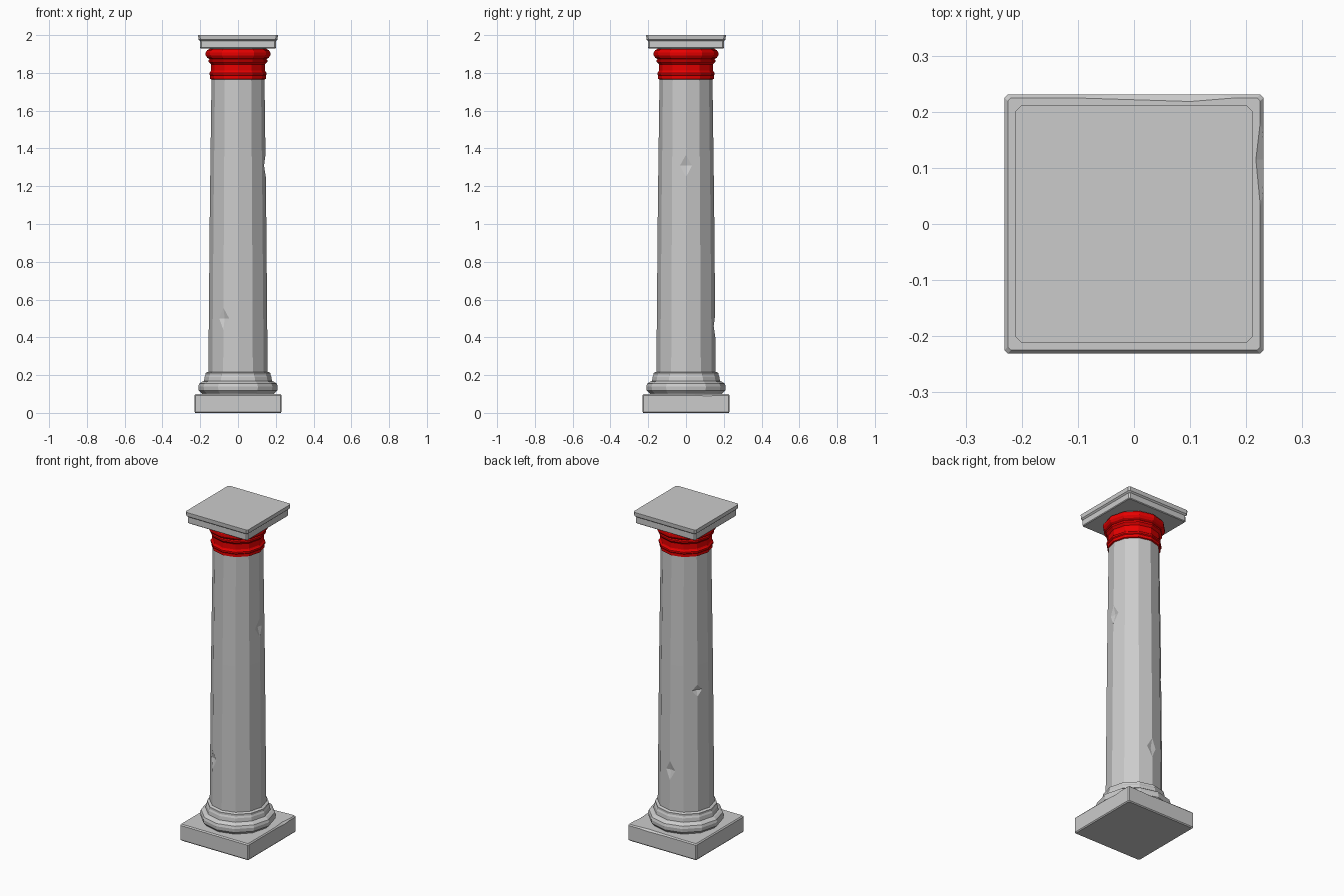
import bpy, bmesh
from math import cos, sin, pi, radians
from mathutils import Vector

if "Cube" in bpy.data.objects:
    bpy.data.objects.remove(bpy.data.objects["Cube"])

SIDES = 12


def finish(bm, name, material=None):
    bmesh.ops.recalc_face_normals(bm, faces=bm.faces)
    me = bpy.data.meshes.new(name)
    bm.to_mesh(me)
    bm.free()
    ob = bpy.data.objects.new(name, me)
    bpy.context.collection.objects.link(ob)
    if material:
        me.materials.append(material)
    return ob


def loft(name, rings, material=None):
    """Closed solid from a list of rings of points."""
    bm = bmesh.new()
    loops = [[bm.verts.new(p) for p in ring] for ring in rings]
    n = len(loops[0])
    for a, b in zip(loops, loops[1:]):
        for i in range(n):
            j = (i + 1) % n
            bm.faces.new((a[i], a[j], b[j], b[i]))
    bm.faces.new(loops[0][::-1])
    bm.faces.new(loops[-1])
    return finish(bm, name, material)


def turned(name, profile, material=None):
    """Twelve-sided lathe from (radius, z) pairs."""
    return loft(name, [[(r * cos(2 * pi * i / SIDES), r * sin(2 * pi * i / SIDES), z)
                        for i in range(SIDES)] for r, z in profile], material)


def slab(name, profile, c):
    """Square stack with cut corners from (half width, z) pairs."""
    rings = []
    for h, z in profile:
        k = h - c
        rings.append([(h, -k, z), (h, k, z), (k, h, z), (-k, h, z),
                      (-h, k, z), (-h, -k, z), (-k, -h, z), (k, -h, z)])
    return loft(name, rings)


def chip(ob, points):
    """Carve the convex hull of the points out of the object."""
    bm = bmesh.new()
    for p in points:
        bm.verts.new(p)
    bmesh.ops.convex_hull(bm, input=bm.verts)
    cutter = finish(bm, "chip_cutter")
    cutter.hide_render = True
    mod = ob.modifiers.new("chip", 'BOOLEAN')
    mod.operation = 'DIFFERENCE'
    mod.solver = 'EXACT'
    mod.object = cutter
    bpy.context.view_layer.objects.active = ob
    bpy.ops.object.modifier_apply(modifier=mod.name)
    bpy.data.objects.remove(cutter)


red = bpy.data.materials.new("red")
red.diffuse_color = (0.8, 0.0, 0.0, 1)
red.use_nodes = True
red.node_tree.nodes["Principled BSDF"].inputs["Base Color"].default_value = red.diffuse_color

# Square plinth with worn top edges
plinth = slab("plinth", [(0.226, 0), (0.231, 0.006), (0.231, 0.093), (0.225, 0.1)], 0.006)
chip(plinth, [(0.226, 0.01, 0.101), (0.226, 0.20, 0.101), (0.216, 0.115, 0.101),
              (0.234, 0.115, 0.086), (0.3, 0.115, 0.15)])
chip(plinth, [(-0.22, 0.227, 0.101), (0.225, 0.227, 0.101), (0.1, 0.217, 0.101),
              (0.1, 0.234, 0.088), (0.1, 0.3, 0.15)])

# Base moulding
turned("base_moulding", [(0.19, 0.1), (0.195, 0.106), (0.208, 0.118), (0.21, 0.14),
                         (0.205, 0.155), (0.19, 0.165), (0.18, 0.168), (0.177, 0.19),
                         (0.172, 0.2), (0.172, 0.212), (0.156, 0.218)])

# Tapered shaft with small dents along its edges
shaft = turned("shaft", [(0.157, 0.2), (0.149, 1.1), (0.14, 1.78)])
for angle, z, half in ((-120, 0.5, 0.06), (0, 1.31, 0.06), (90, 0.46, 0.06), (150, 0.95, 0.035)):
    a = radians(angle)
    out, side = Vector((cos(a), sin(a), 0)), Vector((-sin(a), cos(a), 0))
    r = 0.157 - 0.0105 * (z - 0.2)
    mid = Vector((0, 0, z))
    chip(shaft, [mid + out * (r - 0.013), mid + out * (r + 0.05),
                 mid + out * (r - 0.007) + side * 0.035, mid + out * (r - 0.007) - side * 0.035,
                 mid + out * (r + 0.001) + Vector((0, 0, half)),
                 mid + out * (r + 0.001) - Vector((0, 0, half))])

# Red capital
turned("capital", [(0.14, 1.765), (0.147, 1.768), (0.147, 1.785), (0.152, 1.79),
                   (0.152, 1.8), (0.146, 1.806), (0.143, 1.812), (0.143, 1.845),
                   (0.15, 1.852), (0.156, 1.858), (0.156, 1.868), (0.15, 1.873),
                   (0.163, 1.88), (0.171, 1.893), (0.171, 1.908), (0.163, 1.921),
                   (0.15, 1.927)], red)

# Abacus: neck, lower slab and upper slab
turned("abacus_neck", [(0.15, 1.92), (0.15, 1.935)])
slab("abacus_lower", [(0.198, 1.93), (0.202, 1.934), (0.202, 1.966), (0.196, 1.975)], 0.008)
slab("abacus_upper", [(0.2, 1.968), (0.209, 1.976), (0.211, 1.996), (0.211, 2.0)], 0.01)
